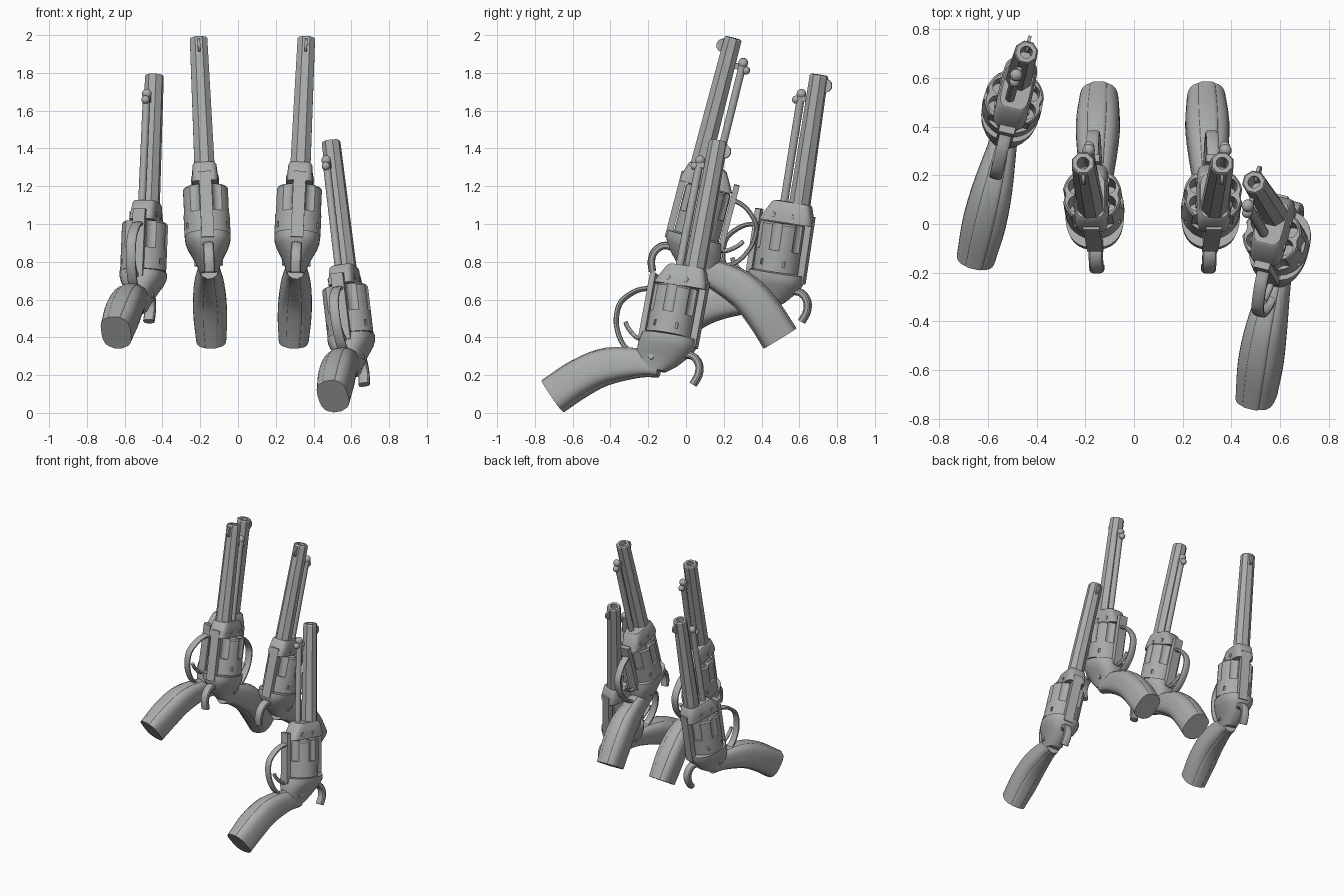
import bpy, bmesh
from math import sin, cos, pi, copysign, radians
from mathutils import Matrix, Vector

old = bpy.data.objects.get("Cube")
if old:
    bpy.data.objects.remove(old, do_unlink=True)

steel = bpy.data.materials.new("grey_steel")
steel.use_nodes = True
GREY = (0.40, 0.415, 0.405, 1)
steel.diffuse_color = GREY
steel.node_tree.nodes["Principled BSDF"].inputs["Base Color"].default_value = GREY

# Local frame: x = left, y = up (sight side), z = forward, muzzle centre at origin
AXIS = -0.074   # height of the cylinder axis
parts = {}


def finish(name, bm):
    bmesh.ops.recalc_face_normals(bm, faces=bm.faces)
    mesh = bpy.data.meshes.new(name)
    bm.to_mesh(mesh)
    bm.free()
    mesh.materials.append(steel)
    parts[name] = mesh
    return mesh


def loft(bm, stations, power=2.0, sides=24, x=0.0):
    """Skin rounded sections; each spans point p to q (y, z) with half width w."""
    rings = []
    for p, q, w in stations:
        p, q = Vector(p), Vector(q)
        mid, half = (p + q) / 2, (p - q) / 2
        ring = []
        for i in range(sides):
            a = 2 * pi * (i + 0.5) / sides
            c = copysign(abs(cos(a)) ** (2 / power), cos(a))
            s = copysign(abs(sin(a)) ** (2 / power), sin(a))
            pt = mid + half * c
            ring.append(bm.verts.new((x + w * s, pt.x, pt.y)))
        rings.append(ring)
    for r0, r1 in zip(rings, rings[1:]):
        for i in range(sides):
            j = (i + 1) % sides
            bm.faces.new((r0[i], r0[j], r1[j], r1[i]))
    bm.faces.new(rings[0])
    bm.faces.new(rings[-1])


def sweep(bm, path, h, w, power=2.0, sides=12, x=0.0):
    """Sweep a rounded section along a path of (y, z) points."""
    pts = [Vector(p) for p in path]
    stations = []
    for i, c in enumerate(pts):
        t = (pts[min(i + 1, len(pts) - 1)] - pts[max(i - 1, 0)]).normalized()
        n = Vector((-t.y, t.x)) * h
        stations.append((c + n, c - n, w))
    loft(bm, stations, power, sides, x)


def smooth_path(path, steps=4):
    """Catmull-Rom subdivision of a short path."""
    p = [Vector(v) for v in path]
    p = [2 * p[0] - p[1]] + p + [2 * p[-1] - p[-2]]
    out = []
    for a, b, c, d in zip(p, p[1:], p[2:], p[3:]):
        for k in range(steps):
            t = k / steps
            out.append(0.5 * (2 * b + (c - a) * t + (2 * a - 5 * b + 4 * c - d) * t * t
                              + (3 * b - a - 3 * c + d) * t ** 3))
    return out + [p[-2]]


def rod(bm, r1, r2, z1, z2, at=(0, 0), sides=24, spin=0.0):
    """Rod along z from z1 (radius r1) to z2 (radius r2)."""
    m = Matrix.Translation((at[0], at[1], (z1 + z2) / 2)) @ Matrix.Rotation(spin, 4, 'Z')
    bmesh.ops.create_cone(bm, cap_ends=True, segments=sides, radius1=r1, radius2=r2,
                          depth=z2 - z1, matrix=m)


def box(bm, size, at, spin=0.0):
    m = Matrix.Translation(at) @ Matrix.Rotation(spin, 4, 'Z') @ Matrix.Diagonal((*size, 1))
    bmesh.ops.create_cube(bm, size=1, matrix=m)


def carve(name, cutter_bm):
    """Subtract the cutter from a finished part."""
    cutter = bpy.data.objects.new("cutter", finish("cutter", cutter_bm))
    body = bpy.data.objects.new("body", parts[name])
    for o in (cutter, body):
        bpy.context.collection.objects.link(o)
        o.hide_render = True
    mod = body.modifiers.new("carve", 'BOOLEAN')
    mod.operation, mod.object, mod.solver = 'DIFFERENCE', cutter, 'EXACT'
    deps = bpy.context.evaluated_depsgraph_get()
    parts[name] = bpy.data.meshes.new_from_object(body.evaluated_get(deps))
    del parts["cutter"]
    for o in (cutter, body):
        bpy.data.objects.remove(o, do_unlink=True)


# Octagonal barrel with bore
bm = bmesh.new()
rod(bm, 0.058, 0.05, -0.72, -0.008, sides=8, spin=pi / 8)
rod(bm, 0.05, 0.044, -0.008, 0, sides=8, spin=pi / 8)
bmesh.ops.remove_doubles(bm, verts=bm.verts, dist=0.0001)
inner = [f for f in bm.faces if len(f.verts) == 8 and abs(f.calc_center_median().z + 0.008) < 0.001]
bmesh.ops.delete(bm, geom=inner, context='FACES_ONLY')
finish("barrel", bm)
cut = bmesh.new()
rod(cut, 0.025, 0.025, -0.15, 0.02, sides=16)
carve("barrel", cut)

# Front sight blade
bm = bmesh.new()
bmesh.ops.create_cone(bm, cap_ends=True, segments=24, radius1=0.036, radius2=0.036, depth=0.014,
                      matrix=Matrix.Translation((0, 0.042, -0.052)) @ Matrix.Rotation(pi / 2, 4, 'Y'))
finish("front_sight", bm)

# Loading lever with latch
bm = bmesh.new()
sweep(bm, [(-0.084, -0.11), (-0.086, -0.3), (-0.09, -0.72)], 0.021, 0.02, x=-0.018)
for y, z, r in ((-0.084, -0.115, 0.026), (-0.108, -0.15, 0.022)):
    bmesh.ops.create_uvsphere(bm, u_segments=16, v_segments=10, radius=r,
                              matrix=Matrix.Translation((-0.018, y, z)))
box(bm, (0.02, 0.05, 0.03), (-0.012, -0.055, -0.14))
finish("loading_lever", bm)

# Six-chamber cylinder with flutes and stop notches
bm = bmesh.new()
rod(bm, 0.122, 0.122, -1.065, -0.815, (0, AXIS), 48)
rod(bm, 0.122, 0.114, -0.815, -0.805, (0, AXIS), 48)
bmesh.ops.remove_doubles(bm, verts=bm.verts, dist=0.0001)
inner = [f for f in bm.faces if len(f.verts) == 48 and abs(f.calc_center_median().z + 0.815) < 0.001]
bmesh.ops.delete(bm, geom=inner, context='FACES_ONLY')
finish("cylinder", bm)
cut = bmesh.new()
for i in range(6):
    a = pi / 2 + i * pi / 3
    b = a + pi / 6
    rod(cut, 0.034, 0.034, -0.95, -0.78, (0.074 * cos(a), AXIS + 0.074 * sin(a)), 20)
    rod(cut, 0.04, 0.04, -0.95, -0.78, (0.147 * cos(b), AXIS + 0.147 * sin(b)), 20)
    box(cut, (0.02, 0.014, 0.03), (0.122 * cos(a), AXIS + 0.122 * sin(a), -1.02), a)
carve("cylinder", cut)

# Frame: front block, straps, recoil shield, cylinder pin
bm = bmesh.new()
loft(bm, [((-0.13, -0.69), (0.052, -0.69), 0.058), ((-0.145, -0.70), (0.062, -0.70), 0.064),
          ((-0.185, -0.77), (0.085, -0.77), 0.07), ((-0.20, -0.80), (0.088, -0.80), 0.07)], 5)
for y, h in ((0.07, 0.036), (-0.214, 0.03)):
    box(bm, (0.066, h, 0.36), (0, y, -0.93))
rod(bm, 0.02, 0.02, -1.08, -0.78, (0, AXIS))
finish("frame", bm)

bm = bmesh.new()
loft(bm, [((-0.212, -1.07), (0.082, -1.07), 0.121), ((-0.22, -1.10), (0.084, -1.10), 0.119),
          ((-0.226, -1.13), (0.072, -1.13), 0.108), ((-0.228, -1.17), (0.045, -1.17), 0.084),
          ((-0.225, -1.22), (0.0, -1.22), 0.06), ((-0.205, -1.26), (-0.055, -1.26), 0.048)], 2.5, 32)
finish("recoil_shield", bm)

# Side screws on the frame
bm = bmesh.new()
for y, z, half in ((-0.02, -0.765, 0.074), (-0.12, -0.765, 0.074), (-0.13, -1.2, 0.075)):
    bmesh.ops.create_cone(bm, cap_ends=True, segments=12, radius1=0.014, radius2=0.014, depth=2 * half,
                          matrix=Matrix.Translation((0, y, z)) @ Matrix.Rotation(pi / 2, 4, 'Y'))
finish("frame_screws", bm)

# Hammer
bm = bmesh.new()
sweep(bm, smooth_path([(0.0, -1.16), (0.075, -1.155), (0.118, -1.195), (0.125, -1.25), (0.105, -1.305)]),
      0.02, 0.03, 3)
finish("hammer", bm)

# Trigger guard and trigger
bm = bmesh.new()
sweep(bm, smooth_path([(-0.215, -0.83), (-0.29, -0.855), (-0.36, -0.92), (-0.375, -0.99), (-0.36, -1.07),
                       (-0.31, -1.15), (-0.23, -1.20)]), 0.012, 0.026, 3)
finish("trigger_guard", bm)
bm = bmesh.new()
sweep(bm, smooth_path([(-0.2, -1.11), (-0.25, -1.1), (-0.30, -1.06), (-0.32, -1.03)]), 0.012, 0.013)
finish("trigger", bm)

# Curved grip with a raised strap around its edge
fronts = smooth_path([(-0.10, -1.19), (-0.21, -1.165), (-0.40, -1.19), (-0.56, -1.28), (-0.705, -1.41)])
backs = smooth_path([(-0.09, -1.29), (-0.19, -1.305), (-0.355, -1.37), (-0.47, -1.455), (-0.57, -1.55)])
widths = smooth_path([(0.045, 0), (0.058, 0), (0.082, 0), (0.09, 0), (0.08, 0)])
bm = bmesh.new()
loft(bm, [(p, q, w.x) for p, q, w in zip(fronts, backs, widths)], 3, 32)
finish("grip", bm)
bm = bmesh.new()
loft(bm, [(p + (p - q).normalized() * 0.005, q + (q - p).normalized() * 0.005, w.x * 0.5)
          for p, q, w in zip(fronts, backs, widths)], 6)
finish("grip_strap", bm)

for mesh in parts.values():
    mesh.shade_smooth()
    mesh.set_sharp_from_angle(angle=radians(32))

# Four placements: muzzle position, forward direction, up direction
placements = {
    "centre_right": ((-0.209, 0.25, 1.985), (-0.045, 0.25, 0.968), (0, -0.968, 0.25)),
    "centre_left": ((0.362, 0.25, 1.985), (0.045, 0.25, 0.968), (0, -0.968, 0.25)),
    "far_right": ((-0.442, 0.705, 1.79), (0.041, 0.148, 0.988), (0.225, 0.965, -0.15)),
    "far_left": ((0.492, 0.172, 1.44), (-0.115, 0.181, 0.98), (0.252, 0.956, -0.165)),
}
for place, (pos, fwd, up) in placements.items():
    f = Vector(fwd).normalized()
    left = Vector(up).cross(f).normalized()
    u = f.cross(left)
    matrix = Matrix((left, u, f)).transposed().to_4x4()
    matrix.translation = pos
    for name, mesh in parts.items():
        obj = bpy.data.objects.new(f"{name}_{place}", mesh)
        bpy.context.collection.objects.link(obj)
        obj.matrix_world = matrix
